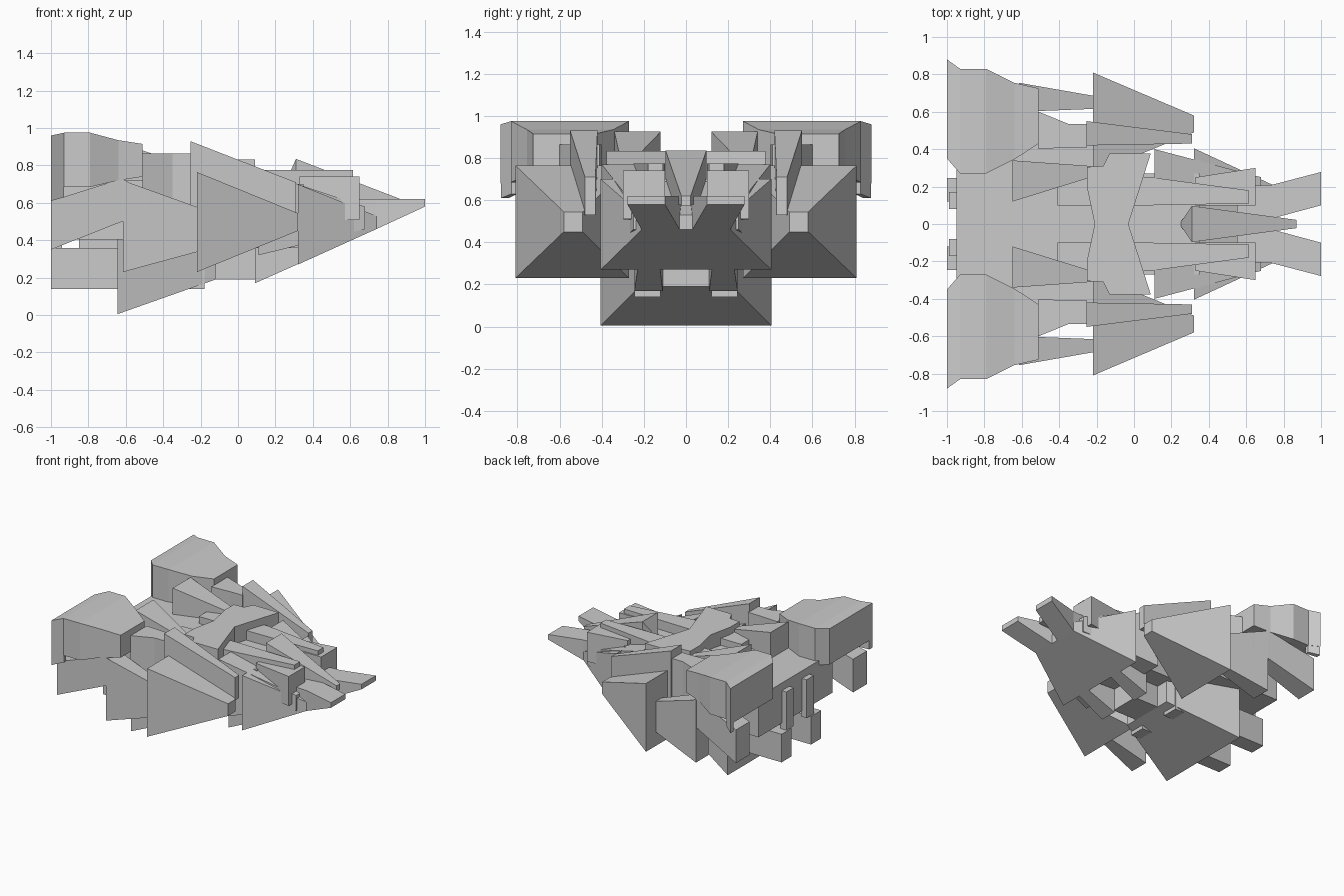
import bpy, bmesh

if "Cube" in bpy.data.objects:
    bpy.data.objects.remove(bpy.data.objects["Cube"])


def finish(name, bm, mirror):
    bmesh.ops.recalc_face_normals(bm, faces=bm.faces)
    mesh = bpy.data.meshes.new(name)
    bm.to_mesh(mesh)
    bm.free()
    obj = bpy.data.objects.new(name, mesh)
    bpy.context.collection.objects.link(obj)
    if mirror:
        mod = obj.modifiers.new("mirror", 'MIRROR')
        mod.use_axis = (False, True, False)
        mod.use_clip = False
        mod.use_mirror_merge = False
    return obj


def loft(name, *sections, mirror=True):
    """Rectangular sections along x, each (x, y0, y1, z0, z1)."""
    bm = bmesh.new()
    rings = [[bm.verts.new(p) for p in ((x, a, c), (x, b, c), (x, b, d), (x, a, d))]
             for x, a, b, c, d in sections]
    bm.faces.new(rings[0])
    bm.faces.new(rings[-1])
    for r, s in zip(rings, rings[1:]):
        for i in range(4):
            j = (i + 1) % 4
            bm.faces.new((r[i], r[j], s[j], s[i]))
    return finish(name, bm, mirror)


def box(name, x0, x1, y0, y1, z0, z1, mirror=True):
    return loft(name, (x0, y0, y1, z0, z1), (x1, y0, y1, z0, z1), mirror=mirror)


def plate(name, outline, z0, z1):
    """Top outline extruded vertically."""
    bm = bmesh.new()
    face = bm.faces.new([bm.verts.new((x, y, z0)) for x, y in outline])
    ext = bmesh.ops.extrude_face_region(bm, geom=[face])
    for v in ext['geom']:
        if isinstance(v, bmesh.types.BMVert):
            v.co.z = z1
    return finish(name, bm, False)


# Rear shoulder pods with a thin outer flange
loft("shoulder_pod",
     (-1.0, .35, .88, .68, .96), (-.93, .27, .83, .685, .975),
     (-.79, .27, .83, .685, .975), (-.64, .345, .755, .72, .935),
     (-.51, .43, .725, .74, .915))
loft("pod_flange", (-1.0, .84, .878, .61, .72), (-.93, .80, .828, .63, .72))
# Fin below each pod
loft("pod_fin", (-1.0, .64, .81, .35, .61), (-.62, .62, .75, .50, .73),
     (-.50, .62, .735, .545, .66))

# Main hull and rear details
box("hull_core", -.95, -.15, -.46, .46, .405, .72, mirror=False)
box("hull_forward", -.15, .35, -.27, .27, .36, .70, mirror=False)
box("rear_pillar", -.99, -.94, .08, .17, .36, .66)
box("lower_engine_block", -1.0, -.18, .12, .245, .14, .36)
box("engine_bridge", -.85, -.20, -.13, .13, .26, .42, mirror=False)

# Tapering armour wedges, rear to front
loft("keel_wedge", (-.645, -.405, .405, .005, .60), (-.12, -.22, .22, .19, .42), mirror=False)
loft("rear_side_wedge", (-.615, .60, .755, .23, .72), (-.10, .62, .665, .37, .535))
loft("rear_top_wedge", (-.65, .12, .34, .60, .925), (-.23, .25, .31, .62, .79))
loft("upper_rear_block", (-.51, .40, .60, .45, .865), (-.35, .41, .535, .45, .865),
     (-.25, .41, .535, .45, .865))
loft("side_wedge", (-.22, .27, .81, .23, .765), (.32, .49, .58, .45, .545))
loft("side_top_blade", (-.255, .42, .55, .54, .93), (.31, .43, .48, .53, .71))
loft("middle_wedge", (.11, .20, .40, .32, .77), (.68, .15, .25, .46, .58))
loft("lower_prong", (.09, .11, .245, .17, .42), (.45, .13, .22, .33, .45))
box("belly_plate", -.18, .09, -.12, .12, .19, .40, mirror=False)

# Bow section
loft("nose_wedge", (.32, -.405, .405, .27, .70), (.74, -.21, .21, .46, .53), mirror=False)
loft("nose_fork", (.55, .02, .20, .42, .62), (.74, .03, .21, .46, .62),
     (1.0, .10, .278, .58, .62))
loft("nose_box", (.33, .10, .25, .50, .74), (.65, .10, .30, .51, .74))
loft("nose_spike", (.25, -.01, .01, .60, .70), (.31, -.097, .097, .60, .835),
     (.87, -.022, .022, .575, .62), mirror=False)

# Upper deck beams and central cross plate
loft("deck_beam", (-.41, .10, .25, .65, .775), (.09, .10, .25, .65, .775),
     (.615, .11, .18, .68, .775))
half = [(-.03, 0), (.09, .378), (-.13, .378), (-.165, .31), (-.25, .305), (-.25, .19), (-.21, 0)]
plate("cross_plate", half + [(x, -y) for x, y in reversed(half[1:-1])], .66, .833)
